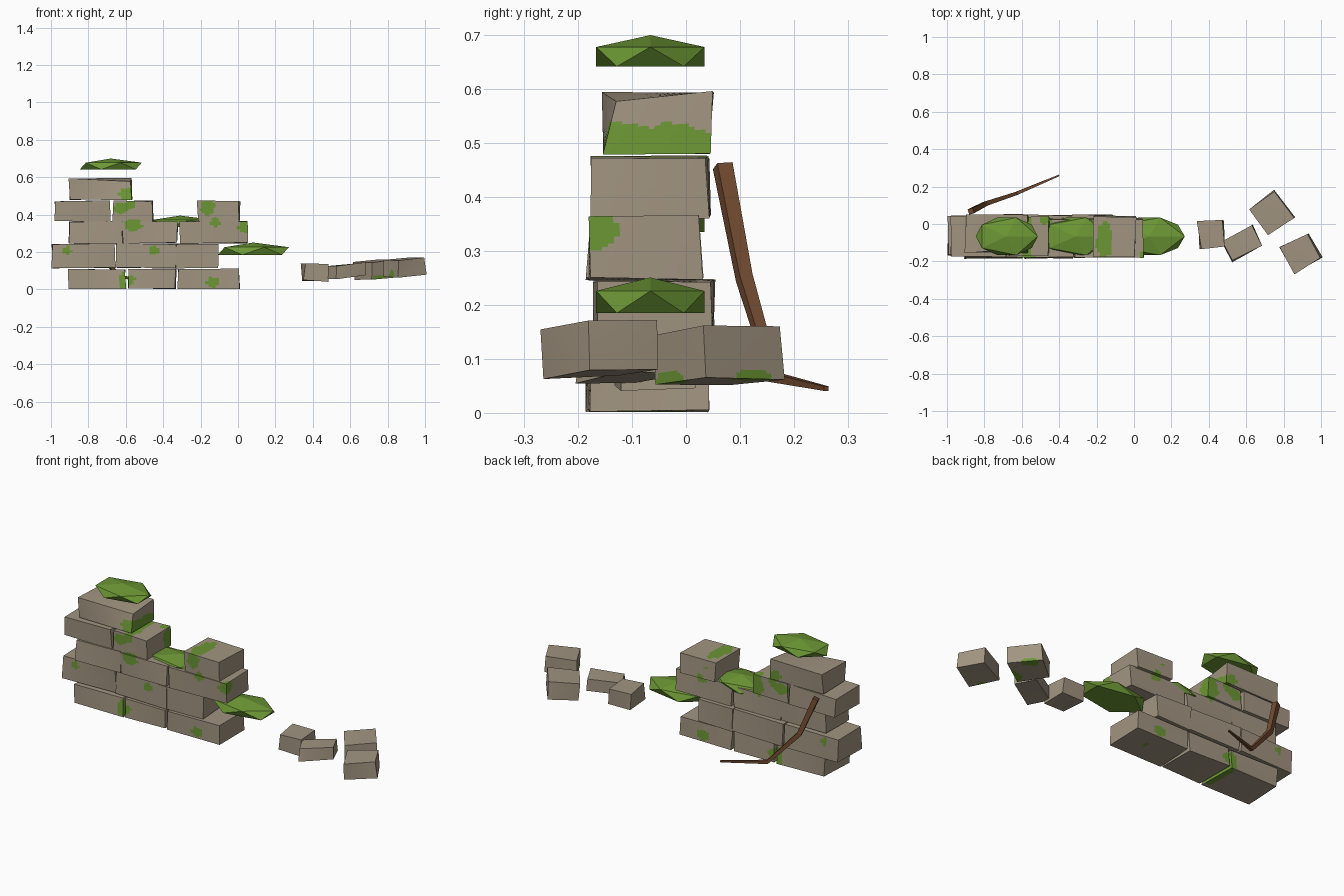
import bpy, bmesh, math, random
from mathutils import Vector, Matrix

if "Cube" in bpy.data.objects:
    bpy.data.objects.remove(bpy.data.objects["Cube"])

random.seed(4)


def material(name, rgb):
    m = bpy.data.materials.new(name)
    m.diffuse_color = (*rgb, 1)
    m.use_nodes = True
    m.node_tree.nodes["Principled BSDF"].inputs["Base Color"].default_value = m.diffuse_color
    return m


STONE = material("weathered stone", (0.36, 0.30, 0.22))
MOSS = material("moss green", (0.15, 0.31, 0.035))
BARK = material("brown bark", (0.17, 0.07, 0.03))

# Mossy stains: centre x, y, z and radius x, y, z of each blob
STAINS = [
    (-0.60, -0.06, 0.51, 0.042, 0.20, 0.036),
    (-0.575, -0.07, 0.47, 0.03, 0.20, 0.05),
    (-0.625, -0.06, 0.435, 0.048, 0.20, 0.036),
    (-0.47, 0.03, 0.42, 0.05, 0.06, 0.07),
    (-0.56, -0.17, 0.345, 0.05, 0.10, 0.034),
    (-0.45, -0.17, 0.21, 0.026, 0.10, 0.028),
    (-0.91, -0.06, 0.21, 0.024, 0.20, 0.032),
    (-0.615, -0.06, 0.045, 0.026, 0.20, 0.06),
    (-0.575, -0.06, 0.05, 0.03, 0.20, 0.034),
    (-0.135, -0.06, 0.04, 0.04, 0.20, 0.036),
    (-0.16, -0.09, 0.44, 0.05, 0.13, 0.06),
    (-0.12, -0.06, 0.36, 0.03, 0.20, 0.035),
    (0.04, -0.17, 0.335, 0.04, 0.045, 0.034),
    (0.77, -0.04, 0.05, 0.06, 0.05, 0.03),
    (0.80, 0.13, 0.05, 0.06, 0.05, 0.03),
    (0.81, -0.21, 0.075, 0.035, 0.03, 0.03),
]


def stained(p):
    wobble = 1 + 0.2 * math.sin(p.x * 110 + p.z * 50) * math.cos(p.z * 120 + p.y * 60)
    return any(((p.x - x) / a) ** 2 + ((p.y - y) / b) ** 2 + ((p.z - z) / c) ** 2 < wobble
               for x, y, z, a, b, c in STAINS)


def finish(name, bm, mats):
    bmesh.ops.recalc_face_normals(bm, faces=bm.faces)
    me = bpy.data.meshes.new(name)
    bm.to_mesh(me)
    bm.free()
    for m in mats:
        me.materials.append(m)
    ob = bpy.data.objects.new(name, me)
    bpy.context.collection.objects.link(ob)
    return ob


def block(name, centre, size, turn=0, tilt=0, jitter=0.012, drop=None):
    """Rough stone with its corners pulled inwards; faces in a stain are mossy."""
    bm = bmesh.new()
    bmesh.ops.create_cube(bm, size=1)
    for v in bm.verts:
        signs = [math.copysign(1, c) for c in v.co]
        for i in range(3):
            pull = random.uniform(0, jitter) * (0.6 if i == 2 else 1)
            v.co[i] = signs[i] * (size[i] / 2 - pull)
        if drop and signs[0] > 0 and signs[2] > 0 and signs[1] < 0:
            v.co += Vector(drop)            # chipped front right top corner
    bmesh.ops.subdivide_edges(bm, edges=bm.edges, cuts=17, use_grid_fill=True)
    rot = Matrix.Rotation(math.radians(turn), 4, 'Z') @ Matrix.Rotation(math.radians(tilt), 4, 'Y')
    bmesh.ops.transform(bm, matrix=Matrix.Translation(centre) @ rot, verts=bm.verts)
    for f in bm.faces:
        f.material_index = int(stained(f.calc_center_median()))
    return finish(name, bm, [STONE, MOSS])


# Wall courses: z range, y range, x ranges of the stones
COURSES = [
    (0.000, 0.112, -0.187, 0.045, [(-0.91, -0.595), (-0.595, -0.325), (-0.325, 0.012)]),
    (0.113, 0.248, -0.175, 0.055, [(-1.0, -0.65), (-0.655, -0.325), (-0.335, -0.103)]),
    (0.245, 0.367, -0.187, 0.035, [(-0.91, -0.61), (-0.625, -0.315), (-0.315, 0.053)]),
    (0.360, 0.477, -0.178, 0.047, [(-0.983, -0.675), (-0.675, -0.448), (-0.222, 0.013)]),
    (0.474, 0.598, -0.163, 0.053, [(-0.908, -0.56)]),
]
for r, (z0, z1, y0, y1, spans) in enumerate(COURSES, 1):
    for i, (x0, x1) in enumerate(spans, 1):
        drop = (-0.005, 0.03, -0.014) if r == 5 else None
        block(f"wall_stone_{r}_{i}", ((x0 + x1) / 2, (y0 + y1) / 2, (z0 + z1) / 2),
              (x1 - x0, y1 - y0, z1 - z0), drop=drop)

# Fallen rubble: centre, size, turn, tilt
RUBBLE = [
    ((0.415, -0.055, 0.09), (0.15, 0.16, 0.10), 5, 2),
    ((0.578, -0.107, 0.10), (0.195, 0.13, 0.078), 28, -5),
    ((0.735, 0.06, 0.105), (0.185, 0.19, 0.105), 36, -4),
    ((0.893, -0.155, 0.12), (0.188, 0.17, 0.10), 28, -5),
]
for i, (c, s, turn, tilt) in enumerate(RUBBLE, 1):
    block(f"rubble_{i}", c, s, turn, tilt, jitter=0.014)

# Moss clumps: squashed icosahedra with a flat underside
PHI = math.atan(0.5)
for i, (x, z0, z1, rx) in enumerate([(-0.68, 0.642, 0.70, 0.185), (-0.31, 0.335, 0.395, 0.20),
                                     (0.082, 0.185, 0.251, 0.212)], 1):
    bm = bmesh.new()
    h = z1 - z0

    def ring(start, z, squash=1.0):
        return [bm.verts.new((x + rx * math.cos(PHI) * math.cos(start + k * math.tau / 5),
                              -0.066 + 0.118 * math.cos(PHI) * math.sin(start + k * math.tau / 5),
                              z0 + z * h)) for k in range(5)]
    up, low = ring(0, 0.62), ring(math.pi / 5, 0)
    top = bm.verts.new((x, -0.066, z1))
    for k in range(5):
        n = (k + 1) % 5
        bm.faces.new((top, up[k], up[n]))
        bm.faces.new((up[k], low[k], up[n]))
        bm.faces.new((low[k], low[n], up[n]))
    bm.faces.new(low)
    finish(f"moss_clump_{i}", bm, [MOSS])

# Bare branch leaning on the back: tapering square tube
PATH = [((-0.872, 0.068, 0.458), 0.021), ((-0.795, 0.108, 0.25), 0.018),
        ((-0.63, 0.163, 0.066), 0.013), ((-0.40, 0.26, 0.045), 0.006)]
bm = bmesh.new()
rings = []
pts = [Vector(p) for p, _ in PATH]
for i, (p, rad) in enumerate(PATH):
    d = (pts[min(i + 1, 3)] - pts[max(i - 1, 0)]).normalized()
    side = d.cross(Vector((0.3, -0.95, 0))).normalized()
    over = d.cross(side)
    rings.append([bm.verts.new(pts[i] + rad * (side * math.cos(a) + over * math.sin(a)))
                  for a in (math.pi / 4 + k * math.pi / 2 for k in range(4))])
for a, b in zip(rings, rings[1:]):
    for k in range(4):
        bm.faces.new((a[k], a[(k + 1) % 4], b[(k + 1) % 4], b[k]))
bm.faces.new(rings[0])
bm.faces.new(rings[-1])
finish("branch", bm, [BARK])
